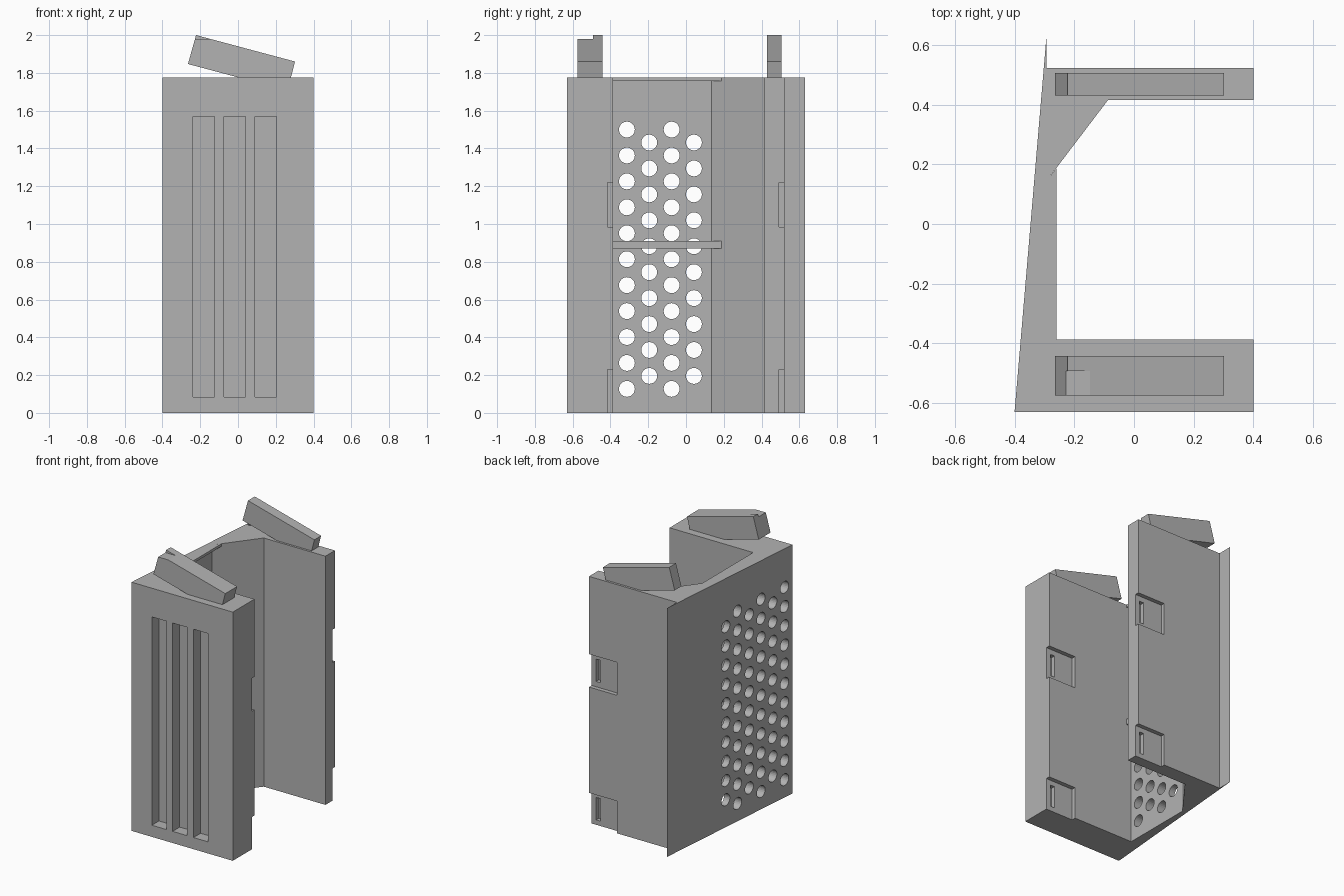
import bpy, bmesh
from math import cos, sin, tau

cube = bpy.data.objects.get("Cube")
if cube:
    bpy.data.objects.remove(cube, do_unlink=True)

grey = bpy.data.materials.new("mid_grey")
grey.use_nodes = True
GREY = (0.45, 0.45, 0.45, 1)
grey.diffuse_color = GREY
grey.node_tree.nodes["Principled BSDF"].inputs["Base Color"].default_value = GREY


def prism(bm, points, axis, lo, hi):
    """Extrude a closed outline along one axis between lo and hi."""
    def place(p, d):
        co = list(p)
        co.insert(axis, d)
        return co
    start = [bm.verts.new(place(p, lo)) for p in points]
    end = [bm.verts.new(place(p, hi)) for p in points]
    faces = [bm.faces.new(start), bm.faces.new(end)]
    for i in range(len(points)):
        j = (i + 1) % len(points)
        faces.append(bm.faces.new((start[i], start[j], end[j], end[i])))
    bmesh.ops.recalc_face_normals(bm, faces=faces)


def box(bm, x, y, z):
    outline = [(x[0], y[0]), (x[1], y[0]), (x[1], y[1]), (x[0], y[1])]
    prism(bm, outline, 2, *z)


def finish(bm, name):
    mesh = bpy.data.meshes.new(name)
    bm.to_mesh(mesh)
    bm.free()
    mesh.materials.append(grey)
    ob = bpy.data.objects.new(name, mesh)
    bpy.context.collection.objects.link(ob)
    return ob


def cut(target, cutter):
    """Subtract the cutter, bake the result and discard the cutter."""
    cutter.hide_render = True
    mod = target.modifiers.new("cut", "BOOLEAN")
    mod.operation, mod.solver, mod.object = "DIFFERENCE", "EXACT", cutter
    bpy.context.view_layer.update()
    deps = bpy.context.evaluated_depsgraph_get()
    mesh = bpy.data.meshes.new_from_object(target.evaluated_get(deps))
    target.modifiers.clear()
    target.data = mesh
    bpy.data.objects.remove(cutter, do_unlink=True)


TOP = 1.775
WALL, RIB = -0.30, -0.26
FRONT_IN, BACK_OUT = -0.386, 0.522

# C-shaped housing with a slanted side wall and a sharp rear fin
bm = bmesh.new()
prism(bm, [(-0.4, -0.63), (0.4, -0.63), (0.4, FRONT_IN), (WALL, FRONT_IN),
           (WALL, 0.135), (-0.087, 0.415), (0.4, 0.415), (0.4, BACK_OUT),
           (-0.293, BACK_OUT), (-0.293, 0.63)], 2, 0, TOP)
housing = finish(bm, "housing")

# Cutters: vent holes, front slots and latch pockets
bm = bmesh.new()
PITCH, RADIUS = 0.1373, 0.042
for col in range(6):
    y = 0.042 - col * 0.1183
    odd = col % 2
    for row in range(10 + odd):
        z = 0.127 + PITCH * (row + (0 if odd else 0.5))
        ring = [(y + RADIUS * cos(tau * k / 24), z + RADIUS * sin(tau * k / 24))
                for k in range(24)]
        prism(bm, ring, 0, -0.5, -0.28)
for x in (-0.239, -0.075, 0.09):
    box(bm, (x, x + 0.115), (-0.7, -0.55), (0.083, 1.57))
LATCHES = ((-0.1, 0.23, 0.115), (0.985, 1.22, 1.1025))
for lo, hi, mid in LATCHES:
    box(bm, (0.18, 0.5), (FRONT_IN - 0.03, FRONT_IN + 0.03), (lo, hi))
    box(bm, (0.18, 0.5), (BACK_OUT - 0.03, BACK_OUT + 0.03), (lo, hi))
cut(housing, finish(bm, "opening_cutter"))

# Narrow catch slits inside each latch pocket
bm = bmesh.new()
for lo, hi, mid in LATCHES:
    for face in (FRONT_IN, BACK_OUT):
        box(bm, (0.33, 0.365), (face - 0.06, face - 0.01), (mid - 0.08, mid + 0.08))
cut(housing, finish(bm, "slit_cutter"))

# Cross ribs on the inside of the vented wall
for name, lo, hi in (("middle_rib", 0.87, 0.91), ("top_rib", 1.757, TOP)):
    bm = bmesh.new()
    prism(bm, [(WALL, FRONT_IN), (RIB, FRONT_IN), (RIB, 0.187), (WALL, 0.135)],
          2, lo, hi)
    finish(bm, name)

# Tilted blocks on top of each arm
outline = [(-0.265, 1.847), (0.005, TOP), (0.28, TOP), (0.302, 1.86), (-0.222, 2.0)]
for name, y in (("front_top_block", (-0.575, -0.442)), ("back_top_block", (0.43, 0.506))):
    bm = bmesh.new()
    prism(bm, outline, 1, *y)
    block = finish(bm, name)
    if name == "front_top_block":
        bm = bmesh.new()
        box(bm, (-0.4, 0), (-0.7, -0.493), (1.98, 2.1))
        cut(block, finish(bm, "notch_cutter"))
